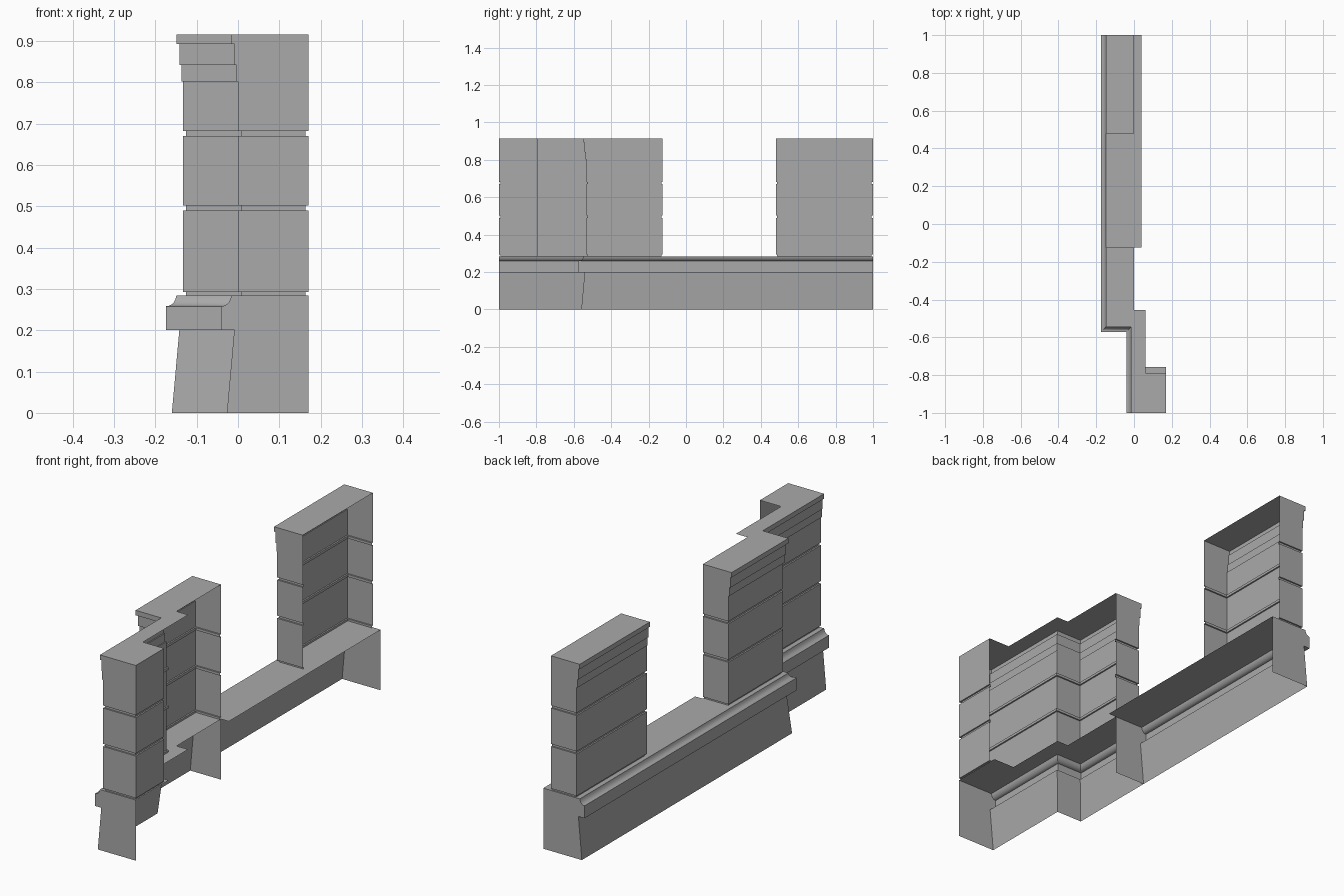
import bpy
import bmesh
import math
from mathutils import Vector

old = bpy.data.objects.get("Cube")
if old:
    bpy.data.objects.remove(old, do_unlink=True)

# One plain stone colour
stone = bpy.data.materials.new("grey stone")
stone.use_nodes = True
colour = (0.4, 0.4, 0.4, 1)
stone.diffuse_color = colour
stone.node_tree.nodes["Principled BSDF"].inputs["Base Color"].default_value = colour

WALL, STEP, OPEN_A, OPEN_B = -0.133, -0.53, -0.125, 0.48
GROOVE = 0.007


def finish(name, bm, smooth=False):
    mesh = bpy.data.meshes.new(name)
    bm.to_mesh(mesh)
    bm.free()
    obj = bpy.data.objects.new(name, mesh)
    bpy.context.collection.objects.link(obj)
    mesh.materials.append(stone)
    if smooth:
        bpy.ops.object.select_all(action="DESELECT")
        obj.select_set(True)
        bpy.context.view_layer.objects.active = obj
        bpy.ops.object.shade_smooth_by_angle(angle=math.radians(35))
    return obj


def sweep(bm, path, levels):
    """Path: (point, inset direction, overhang direction). Levels: (z, inset, overhang)."""
    rows = []
    for z, inset, over in levels:
        row = []
        for p, g, c in path:
            q = Vector(p) + Vector(g) * inset + Vector(c) * over
            row.append(bm.verts.new((q.x, q.y, z)))
        rows.append(row)
    for low, high in zip(rows, rows[1:]):
        for i in range(len(path) - 1):
            bm.faces.new((low[i + 1], low[i], high[i], high[i + 1]))
    return rows


def cap_flat(bm, row, back):
    """Close a level with a flat face running round the given back outline."""
    z = row[0].co.z
    loop = list(row) + [bm.verts.new((x, y, z)) for x, y in back]
    bm.faces.new(loop[::-1])


# Courses separated by grooves, then a stepped cornice
courses = [(0.284, GROOVE, 0), (0.293, GROOVE, 0), (0.293, 0, 0)]
for z in (0.49, 0.67):
    courses += [(z, 0, 0), (z, GROOVE, 0), (z + 0.012, GROOVE, 0), (z + 0.012, 0, 0)]
over = 0
for z, step in ((0.802, 0.004), (0.842, 0.009), (0.892, 0.016)):
    courses += [(z, 0, over), (z, 0, step)]
    over = step
courses.append((0.915, 0, over))

NONE, OUT, DIAG = (0, 0), (-1, 0), (-1, -1)

# Front pier with its stepped corner
bm = bmesh.new()
path = [((0.17, -0.79), (-1, 0), NONE),
        ((0.17, -1), (-1, 1), NONE),
        ((0, -1), (1, 1), OUT),
        ((0, STEP), (1, 1), DIAG),
        ((WALL, STEP), (1, 1), DIAG),
        ((WALL, OPEN_A), (1, -1), OUT),
        ((0, OPEN_A), (0, -1), NONE)]
rows = sweep(bm, path, courses)
cap_flat(bm, rows[-1], [(0, -0.455), (0.06, -0.455), (0.06, -0.79)])
finish("front_pier", bm)

# Rear pier beyond the opening
bm = bmesh.new()
path = [((0, OPEN_B), (0, 1), NONE),
        ((WALL, OPEN_B), (1, 1), OUT),
        ((WALL, 1), (1, -1), OUT),
        ((0, 1), (0, -1), NONE)]
rows = sweep(bm, path, courses)
cap_flat(bm, rows[-1], [])
finish("rear_pier", bm)

# Battered plinth with a projecting, coved ledge
plinth = [(0, 0, 0.027), (0.2, 0, 0.009), (0.2, 0, 0.041), (0.258, 0, 0.041),
          (0.259, 0, 0.034), (0.262, 0, 0.028), (0.268, 0, 0.022),
          (0.276, 0, 0.018), (0.284, 0, 0.016)]
bm = bmesh.new()
path = [((0, -1), NONE, OUT),
        ((0, STEP), NONE, DIAG),
        ((WALL, STEP), NONE, DIAG),
        ((WALL, 1), NONE, OUT)]
sweep(bm, path, plinth)
finish("plinth_wall", bm, smooth=True)

# Upright end faces of the plinth
for name, x, y, back in (("front_plinth_end", 0, -1, 0.17),
                         ("middle_plinth_end", WALL, OPEN_A, 0),
                         ("rear_plinth_end", WALL, 1, 0.04)):
    bm = bmesh.new()
    outline = [(x - o, z) for z, _, o in plinth] + [(back, 0.284), (back, 0)]
    if y < 0:
        outline.reverse()
    bm.faces.new([bm.verts.new((px, y, z)) for px, z in outline])
    finish(name, bm)

# Flat ledges on top of the plinth
edge = plinth[-1][2]
ledges = {
    "front_ledge": [(0.17, -1), (0.17, -0.757), (0.06, -0.757), (0.06, -0.455),
                    (0, -0.455), (0, OPEN_A), (WALL - edge, OPEN_A),
                    (WALL - edge, STEP - edge), (-edge, STEP - edge), (-edge, -1)],
    "window_sill": [(0.04, OPEN_A), (0.04, 1), (WALL - edge, 1), (WALL - edge, OPEN_A)],
}
for name, outline in ledges.items():
    bm = bmesh.new()
    bm.faces.new([bm.verts.new((x, y, 0.284)) for x, y in outline])
    finish(name, bm)
